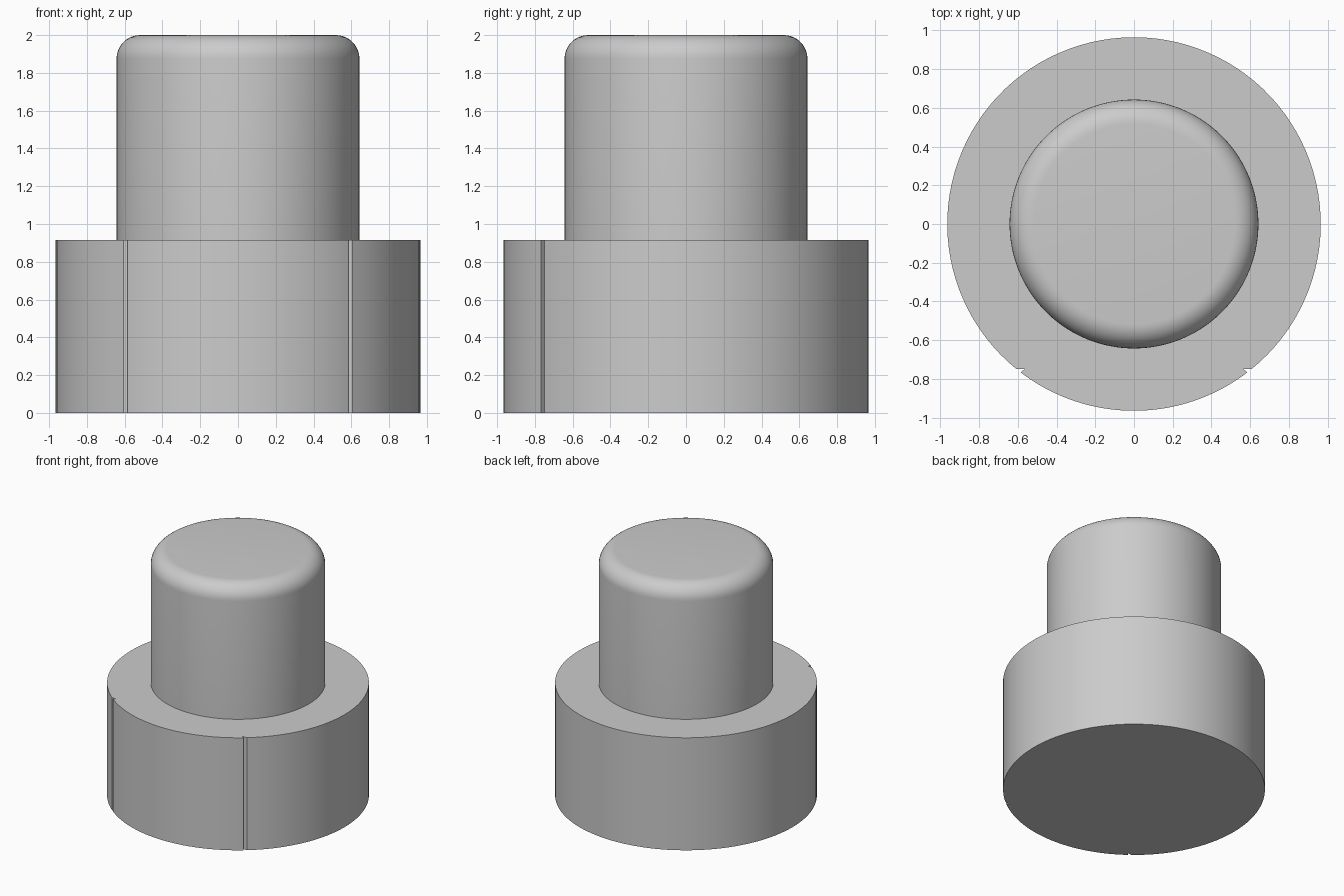
import bpy, bmesh
from math import sin, cos, pi, asin, radians

cube = bpy.data.objects.get("Cube")
if cube:
    bpy.data.objects.remove(cube, do_unlink=True)

BASE_R, BASE_H = 0.965, 0.915
POST_R, TOP, FILLET = 0.643, 2.0, 0.125

grey = bpy.data.materials.new("plain grey")
grey.use_nodes = True
colour = (0.6, 0.6, 0.6, 1)
grey.diffuse_color = colour
grey.node_tree.nodes["Principled BSDF"].inputs["Base Color"].default_value = colour


def finish(name, bm):
    bmesh.ops.recalc_face_normals(bm, faces=bm.faces)
    mesh = bpy.data.meshes.new(name)
    bm.to_mesh(mesh)
    bm.free()
    mesh.materials.append(grey)
    obj = bpy.data.objects.new(name, mesh)
    bpy.context.collection.objects.link(obj)
    bpy.ops.object.select_all(action="DESELECT")
    obj.select_set(True)
    bpy.context.view_layer.objects.active = obj
    bpy.ops.object.shade_smooth_by_angle(angle=radians(30))
    return obj


def arc(start, end, steps):
    angles = [start + (end - start) * i / steps for i in range(steps + 1)]
    return [(BASE_R * cos(a), BASE_R * sin(a)) for a in angles]


# Wide round base with a small V groove on each side of its front
upper = -asin(0.75 / BASE_R)
lower = -asin(0.767 / BASE_R)
groove = (0.565, -0.75)
outline = arc(upper, pi - upper, 84)
outline.append((-groove[0], groove[1]))
outline += arc(pi - lower, 2 * pi + lower, 44)
outline.append(groove)

bm = bmesh.new()
floor = bm.faces.new([bm.verts.new((x, y, 0)) for x, y in outline])
walls = bmesh.ops.extrude_face_region(bm, geom=[floor], use_keep_orig=True)
raised = [g for g in walls["geom"] if isinstance(g, bmesh.types.BMVert)]
bmesh.ops.translate(bm, verts=raised, vec=(0, 0, BASE_H))
finish("round_base", bm)

# Narrower post with a rounded top rim
STEPS = 10
profile = [(POST_R, BASE_H)]
for i in range(STEPS + 1):
    a = pi / 2 * i / STEPS
    profile.append((POST_R - FILLET + FILLET * cos(a), TOP - FILLET + FILLET * sin(a)))

bm = bmesh.new()
SIDES = 128
rings = [[bm.verts.new((r * cos(2 * pi * k / SIDES), r * sin(2 * pi * k / SIDES), z))
          for k in range(SIDES)] for r, z in profile]
for low, high in zip(rings, rings[1:]):
    for k in range(SIDES):
        n = (k + 1) % SIDES
        bm.faces.new((low[k], low[n], high[n], high[k]))
bm.faces.new(rings[-1])
finish("rounded_post", bm)
